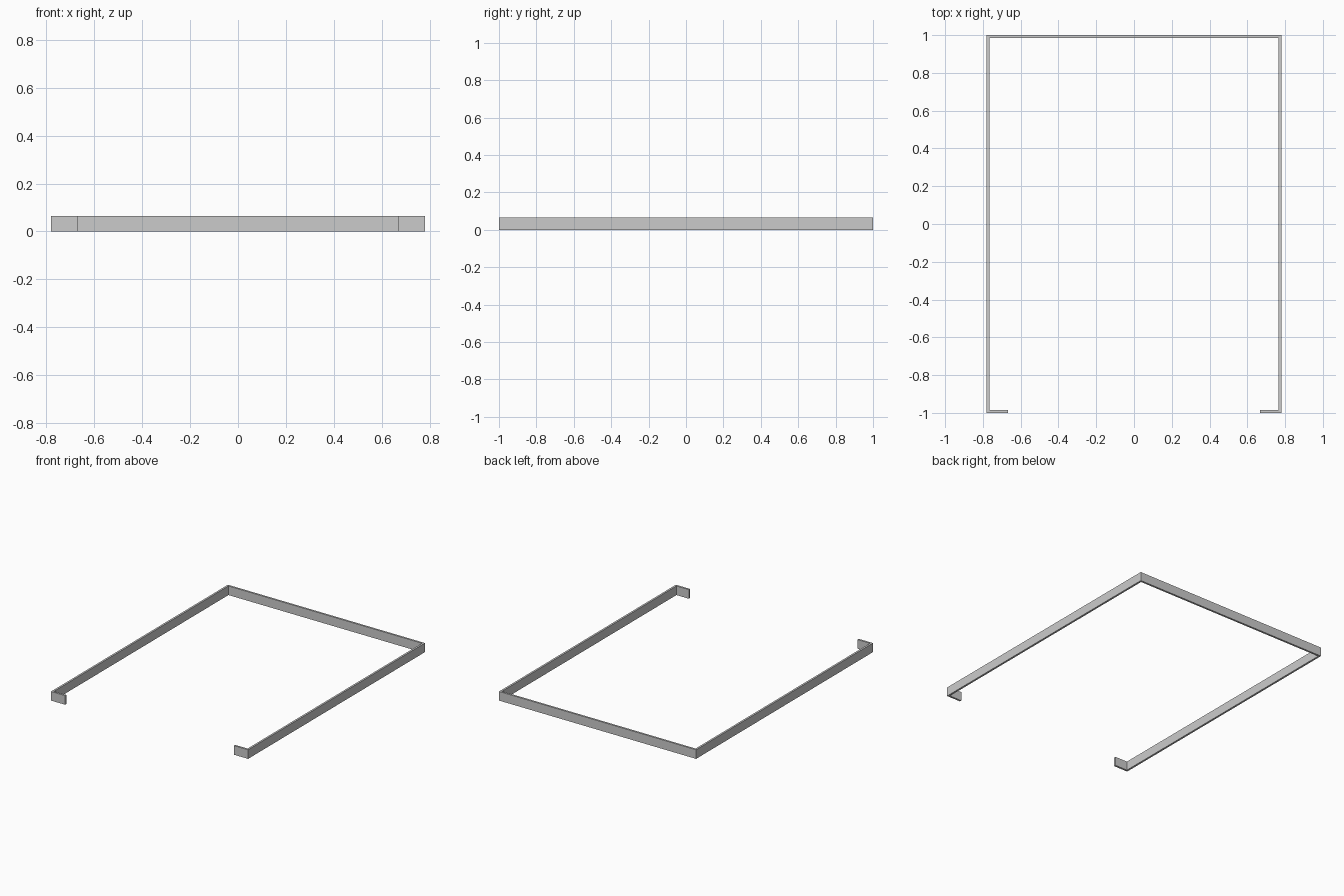
import bpy, bmesh

if "Cube" in bpy.data.objects:
    bpy.data.objects.remove(bpy.data.objects["Cube"])

X, Y, H = 0.78, 1.0, 0.065   # outer half width, half length, height
T = 0.014                    # strip thickness
L = 0.112                    # corner leg length


def prism(name, outline):
    """Extrude a flat outline from z = 0 up to the strip height."""
    bm = bmesh.new()
    face = bm.faces.new([bm.verts.new((x, y, 0)) for x, y in outline])
    ext = bmesh.ops.extrude_face_region(bm, geom=[face])
    top = [v for v in ext["geom"] if isinstance(v, bmesh.types.BMVert)]
    bmesh.ops.translate(bm, verts=top, vec=(0, 0, H))
    bmesh.ops.recalc_face_normals(bm, faces=bm.faces[:])
    mesh = bpy.data.meshes.new(name)
    bm.to_mesh(mesh)
    bm.free()
    obj = bpy.data.objects.new(name, mesh)
    bpy.context.collection.objects.link(obj)
    return obj


def strip(name, x0, x1, y0, y1):
    return prism(name, [(x0, y0), (x1, y0), (x1, y1), (x0, y1)])


# Four L-shaped corner pieces
corner = [(0, 0), (L, 0), (L, T), (T, T), (T, L), (0, L)]
for side, sx in (("left", -1), ("right", 1)):
    for end, sy in (("front", -1), ("back", 1)):
        prism(f"{end}_{side}_corner",
              [(sx * (X - u), sy * (Y - v)) for u, v in corner])

    # Long side rail between the corners
    a, b = sorted((sx * X, sx * (X - T)))
    strip(f"{side}_rail", a, b, -Y + L, Y - L)

# Back rail; the front stays open
strip("back_rail", -X + L, X - L, Y - T, Y)
